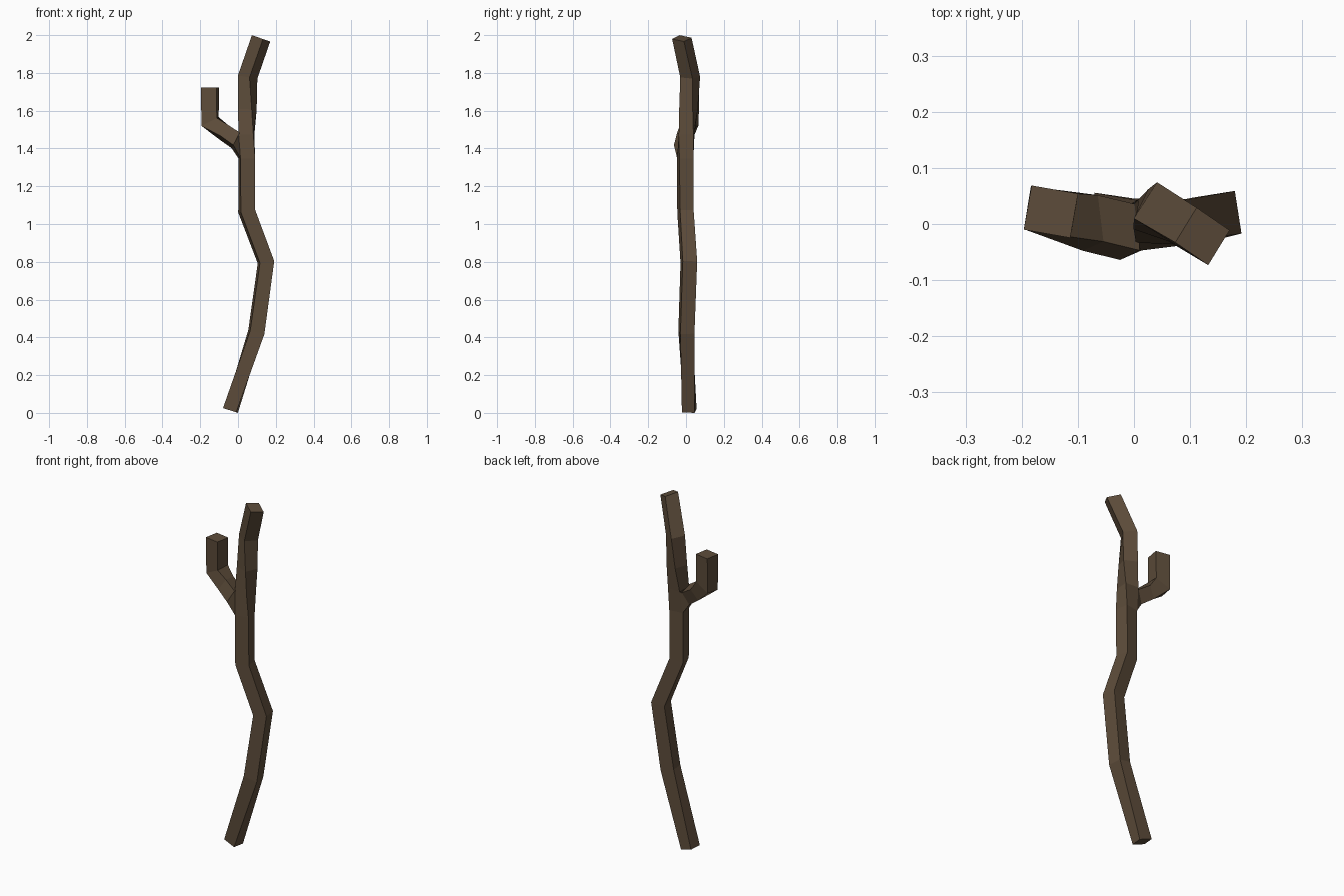
import bpy, bmesh
from math import radians
from mathutils import Vector, Matrix

if "Cube" in bpy.data.objects:
    bpy.data.objects.remove(bpy.data.objects["Cube"])

bm = bmesh.new()


def ring(x, y, z, side, depth, tilt, yaw):
    """Four corners (front-left, front-right, back-right, back-left) of a tilted square."""
    rot = Matrix.Rotation(radians(tilt), 3, 'Y') @ Matrix.Rotation(radians(yaw), 3, 'Z')
    return [bm.verts.new(Vector((x, y, z)) + rot @ Vector((sx * side / 2, sy * depth / 2, 0)))
            for sx, sy in ((-1, -1), (1, -1), (1, 1), (-1, 1))]


def bridge(lower, upper, skip=None):
    for i in range(4):
        if i != skip:
            j = (i + 1) % 4
            bm.faces.new((lower[i], lower[j], upper[j], upper[i]))


# main stem: x, y, z, side, depth, tilt, yaw
stem = [ring(*r) for r in (
    (-0.04, 0.017, 0.015, 0.074, 0.068, 18, -8),
    (0.097, 0.002, 0.43, 0.078, 0.075, 14, 8),
    (0.148, 0.015, 0.80, 0.077, 0.077, -8, 9),
    (0.046, -0.003, 1.07, 0.078, 0.073, -9, 11),
    (0.046, -0.004, 1.35, 0.078, 0.075, 0, 9),
    (0.045, 0.003, 1.475, 0.078, 0.078, 0, -4),
    (0.049, 0.013, 1.61, 0.078, 0.076, 3, -20),
    (0.051, 0.022, 1.78, 0.074, 0.077, 9, -33),
    (0.122, -0.022, 1.985, 0.074, 0.074, 19, -33),
)]
FORK = 4
for i in range(len(stem) - 1):
    bridge(stem[i], stem[i + 1], skip=3 if i == FORK else None)
bm.faces.new(stem[0][::-1])
bm.faces.new(stem[-1])

# side twig grows out of the open left face at the fork
lo, hi = stem[FORK], stem[FORK + 1]
twig = [[lo[0], hi[0], hi[3], lo[3]]] + [ring(*r) for r in (
    (-0.012, -0.014, 1.445, 0.076, 0.085, -62, 13),
    (-0.078, 0.002, 1.49, 0.072, 0.085, -58, 13),
    (-0.148, 0.022, 1.545, 0.092, 0.078, -27, -8),
    (-0.148, 0.022, 1.725, 0.084, 0.08, 0, -10),
)]
for a, b in zip(twig, twig[1:]):
    bridge(a, b)
bm.faces.new(twig[-1])

bmesh.ops.recalc_face_normals(bm, faces=bm.faces)

# rest on the ground
low = min(v.co.z for v in bm.verts)
bmesh.ops.translate(bm, verts=bm.verts, vec=(0, 0, -low))

mesh = bpy.data.meshes.new("branch")
bm.to_mesh(mesh)
bm.free()
branch = bpy.data.objects.new("branch", mesh)
bpy.context.collection.objects.link(branch)

# dark bark
bark = bpy.data.materials.new("bark")
bark.diffuse_color = (0.11, 0.073, 0.043, 1)
bark.use_nodes = True
bark.node_tree.nodes["Principled BSDF"].inputs["Base Color"].default_value = bark.diffuse_color
mesh.materials.append(bark)
